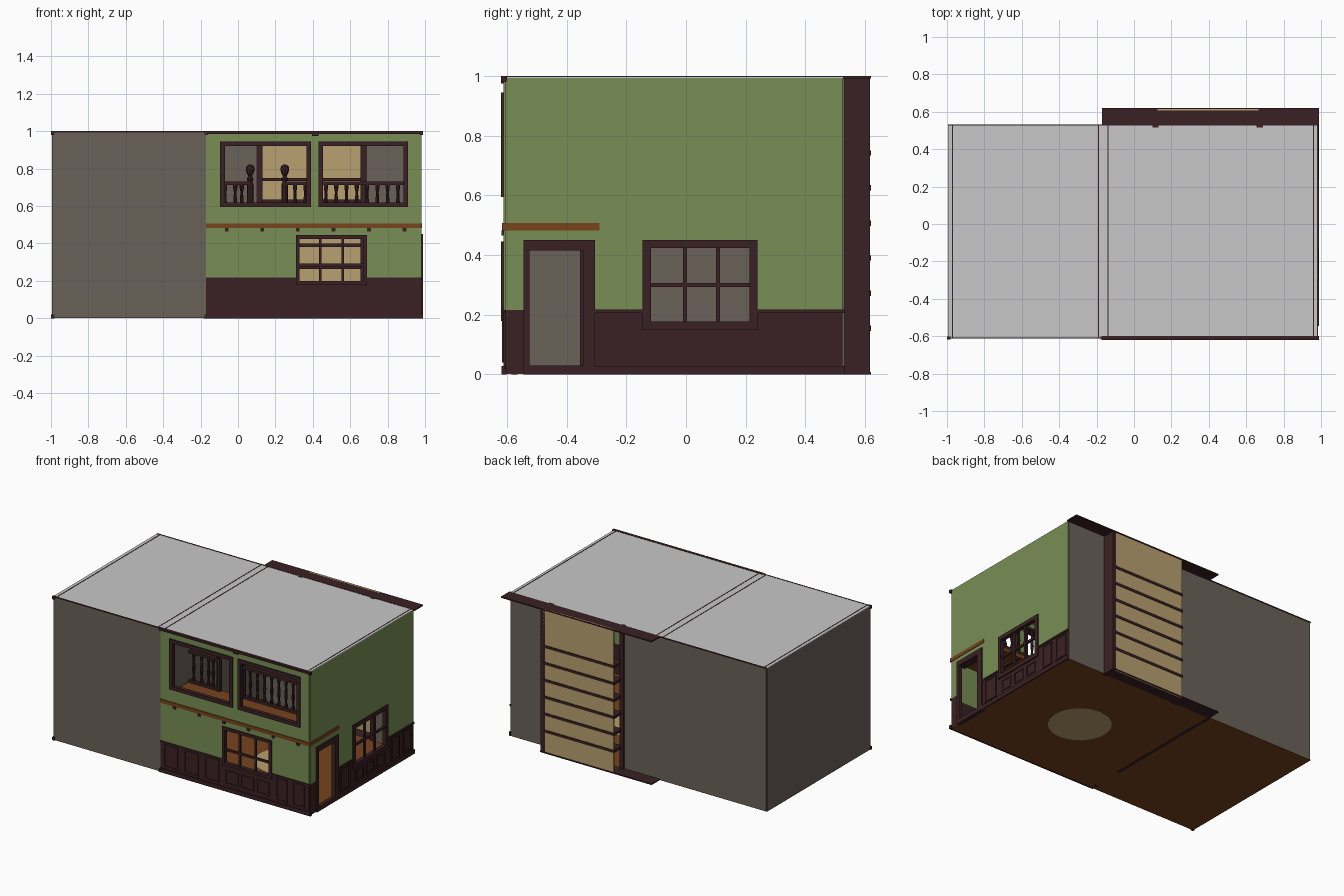
import bpy, bmesh, math
from mathutils import Matrix

if "Cube" in bpy.data.objects:
    bpy.data.objects.remove(bpy.data.objects["Cube"])


def mat(name, r, g, b):
    m = bpy.data.materials.new(name)
    m.diffuse_color = (r, g, b, 1)
    m.use_nodes = True
    m.node_tree.nodes["Principled BSDF"].inputs["Base Color"].default_value = m.diffuse_color
    return m


GREEN = mat("green_plaster", .188, .270, .089)
GRAY = mat("gray_wall", .147, .122, .102)
DARK = mat("dark_wood", .042, .015, .017)
TAN = mat("tan_board", .479, .352, .162)
BROWN = mat("brown_floor", .181, .056, .012)
ROOF = mat("pale_ceiling", .578, .578, .578)


def finish(name, bm, *mats):
    me = bpy.data.meshes.new(name)
    bm.to_mesh(me)
    bm.free()
    for m in mats:
        me.materials.append(m)
    ob = bpy.data.objects.new(name, me)
    bpy.context.collection.objects.link(ob)
    return ob


def boxes(name, m, items):
    """Joined boxes, each (x0, x1, y0, y1, z0, z1)."""
    bm = bmesh.new()
    for x0, x1, y0, y1, z0, z1 in items:
        mx = Matrix.Translation(((x0 + x1) / 2, (y0 + y1) / 2, (z0 + z1) / 2)) @ \
            Matrix.Diagonal((x1 - x0, y1 - y0, z1 - z0, 1))
        bmesh.ops.create_cube(bm, size=1, matrix=mx)
    return finish(name, bm, m)


def slab(axis, a, b, u0, u1, v0, v1):
    return (a, b, u0, u1, v0, v1) if axis == 'x' else (u0, u1, a, b, v0, v1)


def border(axis, a, b, u0, u1, v0, v1, w):
    """Four boxes round a rectangle on a wall."""
    return [slab(axis, a, b, u0, u0 + w, v0, v1), slab(axis, a, b, u1 - w, u1, v0, v1),
            slab(axis, a, b, u0 + w, u1 - w, v0, v0 + w), slab(axis, a, b, u0 + w, u1 - w, v1 - w, v1)]


def wall(name, axis, pos, u, holes, m, low=None):
    """Upright wall with rectangular openings and an optional darker lower part."""
    us = sorted({*u, *[h[0] for h in holes], *[h[1] for h in holes]})
    vs = sorted({.004, .215, .994, *[h[2] for h in holes], *[h[3] for h in holes]})
    bm = bmesh.new()
    for p, q in zip(us, us[1:]):
        for s, t in zip(vs, vs[1:]):
            cu, cv = (p + q) / 2, (s + t) / 2
            if any(h[0] < cu < h[1] and h[2] < cv < h[3] for h in holes):
                continue
            pts = [(p, s), (q, s), (q, t), (p, t)]
            f = bm.faces.new([bm.verts.new((pos, i, j) if axis == 'x' else (i, pos, j)) for i, j in pts])
            f.material_index = 1 if low and cv < .215 else 0
    bmesh.ops.remove_doubles(bm, verts=bm.verts, dist=1e-5)
    ob = finish(name, bm, m, low or m)
    mod = ob.modifiers.new("thickness", 'SOLIDIFY')
    mod.thickness, mod.offset = .012, 0
    return ob


# Walls
F, R, L, B, P = -.605, .975, -.989, .525, -.17
wall("front_wall", 'y', F, (P, R), [(-.08, .375, .61, .93), (.445, .895, .61, .93),
                                    (.32, .68, .185, .435)], GREEN, DARK)
wall("front_plain_wall", 'y', F, (L, P), [], GRAY)
wall("right_wall", 'x', R, (F, B), [(-.535, -.325, .004, .43), (-.13, .225, .165, .435)], GREEN, DARK)
wall("left_wall", 'x', L, (F, B), [], GRAY)
wall("back_wall", 'y', B, (L, R), [(.115, .67, .004, .994)], GRAY)
wall("partition_wall", 'x', P, (F, B), [(-.57, -.35, .004, .43)], GRAY)

# Floor, ceiling and mezzanine
boxes("floor", BROWN, [(-.995, .981, -.611, .531, .001, .007)])
boxes("ceiling", ROOF, [(-.995, .981, -.611, .531, .992, .998)])
boxes("mezzanine_floor", BROWN, [(P, .985, -.616, -.29, .482, .507)])
boxes("mezzanine_joists", DARK, [(P + .1 + i * .19, P + .12 + i * .19, -.618, -.29, .465, .483) for i in range(6)])

# Rug
bm = bmesh.new()
bmesh.ops.create_cone(bm, cap_ends=True, segments=32, radius1=.2, radius2=.2, depth=.009,
                      matrix=Matrix.Translation((.4, -.05, .0045)))
finish("round_rug", bm, TAN)

# Window frames and glazing bars
FA, FB, RA, RB = -.62, -.594, .962, .99
boxes("upper_window_frames", DARK,
      border('y', FA, FB, -.095, .39, .595, .945, .025) + border('y', FA, FB, .43, .91, .595, .945, .025))
boxes("front_window_frame", DARK, border('y', FA, FB, .31, .69, .178, .445, .02) +
      [slab('y', -.612, -.598, x - .006, x + .006, .19, .43) for x in (.44, .56)] +
      [slab('y', -.612, -.598, .32, .68, .278, .292)])
boxes("right_window_frame", DARK, border('x', RA, RB, -.145, .24, .15, .45, .027) +
      [slab('x', .968, .982, y - .007, y + .007, .17, .43) for y in (-.003, .107)] +
      [slab('x', .968, .982, -.12, .22, .293, .307)])

# Door frames
boxes("right_door_frame", DARK, [slab('x', RA, RB, -.545, -.524, 0, .45), slab('x', RA, RB, -.345, -.305, 0, .45),
                                 slab('x', RA, RB, -.524, -.345, .415, .45), slab('x', RA, RB, -.524, -.345, 0, .03)])
boxes("inner_door_frame", DARK, [slab('x', -.185, -.155, -.585, -.565, 0, .45),
                                 slab('x', -.185, -.155, -.355, -.335, 0, .45),
                                 slab('x', -.185, -.155, -.565, -.355, .425, .45)])

# Wainscot panels, rails and skirting
front_panels = [(-.145, -.035, .04, .2), (.015, .125, .04, .2), (.17, .28, .04, .2), (.33, .43, .05, .145),
                (.45, .55, .05, .145), (.57, .67, .05, .145), (.72, .81, .04, .2), (.85, .94, .04, .2)]
right_panels = [(-.28, -.17, .04, .2), (-.115, -.025, .05, .13), (.005, .095, .05, .13),
                (.122, .212, .05, .13), (.28, .37, .04, .2), (.41, .51, .04, .2)]
boxes("front_wainscot", DARK, [b for p in front_panels for b in border('y', -.616, -.608, *p, .01)] +
      [slab('y', -.619, -.608, P, .985, 0, .028), slab('y', -.617, -.608, P, .31, .206, .218),
       slab('y', -.617, -.608, .69, .985, .206, .218)])
boxes("right_wainscot", DARK, [b for p in right_panels for b in border('x', .978, .986, *p, .01)] +
      [slab('x', .978, .99, -.305, .531, 0, .028), slab('x', .978, .987, -.305, -.145, .206, .218),
       slab('x', .978, .987, .24, .531, .206, .218)])

# Cornice and moulding lines at the top, skirting inside the rooms
boxes("cornice", DARK, [(P, .99, -.62, -.6, .985, 1), (-.995, P, -.612, -.606, .992, 1),
                        (-.995, .985, .526, .533, .992, 1), (.395, .43, -.62, -.6, .975, .99)])
boxes("ceiling_mouldings", DARK, [(x - .003, x + .003, -.61, .53, .975, .9995) for x in (-.97, -.19, -.14, .96)])
boxes("inner_skirting", DARK, [(P - .012, P + .012, -.335, .53, 0, .03)])
boxes("corner_blocks", DARK, [(x - .01, x + .01, y - .008, y + .008, z, z + .02)
                              for x in (-.99, P, .98) for y in (-.61,) for z in (0, .98)])

# Recessed bookcase projecting behind the back wall
boxes("bookcase_back", TAN, [(.125, .665, .606, .616, 0, 1)])
boxes("bookcase_shelves", DARK, [(.12, .665, .53, .62, z - .009, z + .009)
                                 for z in (.154, .272, .39, .507, .625, .742)])
boxes("bookcase_sides", DARK, [(.655, .69, .515, .616, 0, 1), (.1, .13, .515, .545, 0, 1)])
boxes("bookcase_top_plate", DARK, [(P, .99, .528, .62, .992, 1)])
boxes("bookcase_bottom_plate", DARK, [(P, .69, .528, .62, 0, .008)])


# Mezzanine railing, turned parts made from lathe profiles
def lathe(bm, x, y, z0, profile, seg=8):
    rings = [[bm.verts.new((x + r * math.cos(i * math.tau / seg), y + r * math.sin(i * math.tau / seg), z0 + z))
              for i in range(seg)] for r, z in profile]
    for a, b in zip(rings, rings[1:]):
        for i in range(seg):
            j = (i + 1) % seg
            bm.faces.new((a[i], a[j], b[j], b[i]))
    bm.faces.new(rings[0][::-1])
    bm.faces.new(rings[-1])


bm = bmesh.new()
baluster = [(.011, 0), (.011, .04), (.006, .06), (.011, .1), (.007, .17), (.011, .19), (.011, .21)]
newel = [(.018, 0), (.018, .21), (.012, .225), (.018, .24), (.01, .255), (.02, .275), (.024, .292),
         (.02, .308), (.006, .318)]
for x in [-.13, -.07, -.015, .02] + [.305 + i * .055 for i in range(12)]:
    lathe(bm, x, -.3, .505, baluster)
for x in (.065, .25):
    lathe(bm, x, -.3, .505, newel)
finish("railing_posts", bm, DARK)
boxes("railing_rails", DARK, [(a, b, -.312, -.288, z, z + .018) for a, b in ((P, .065), (.25, .97))
                              for z in (.507, .712)])
